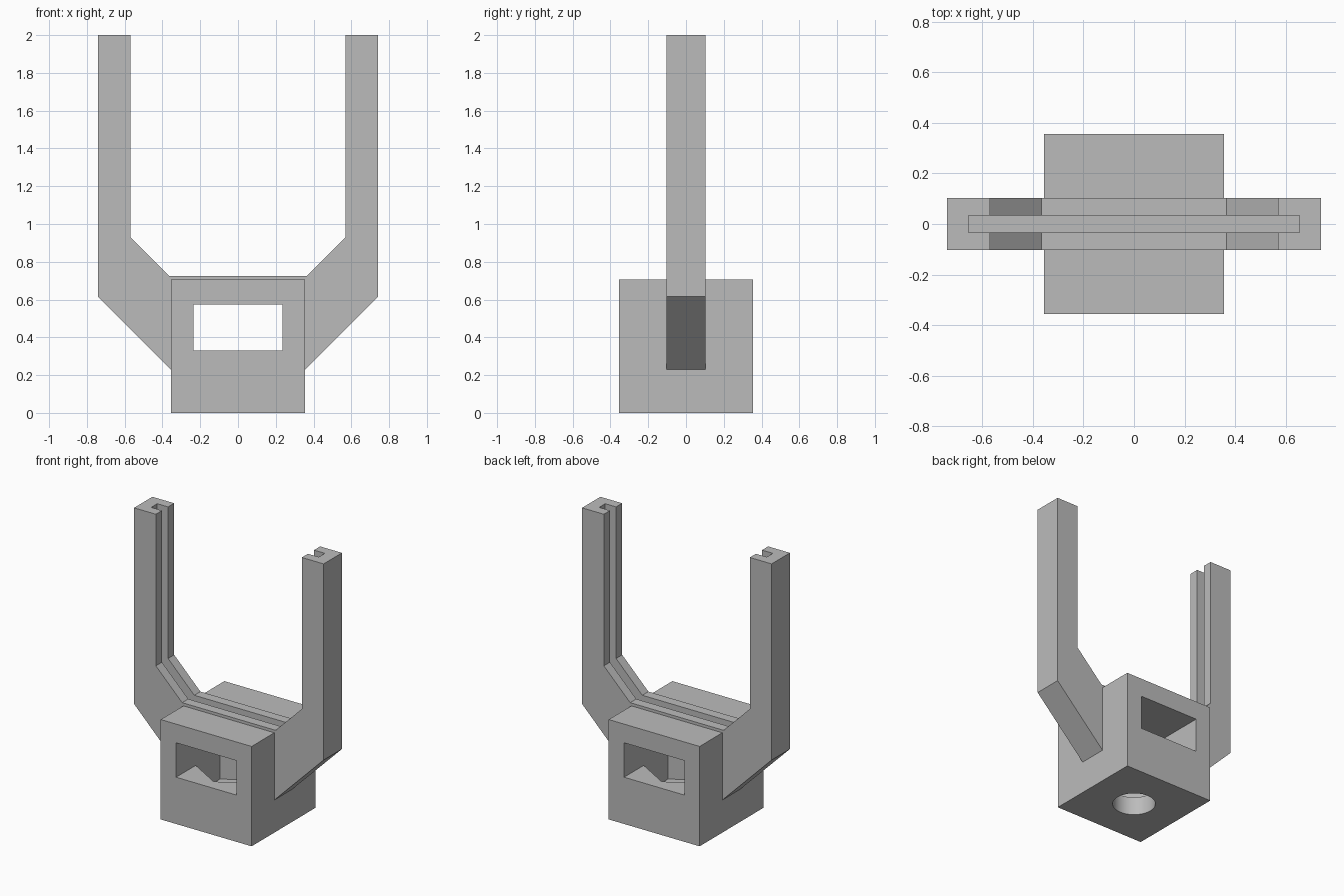
import bpy
import bmesh
import math
from mathutils import Vector

cube = bpy.data.objects.get("Cube")
if cube:
    bpy.data.objects.remove(cube, do_unlink=True)

grey = bpy.data.materials.new("plain_grey")
grey.use_nodes = True
colour = (0.5, 0.5, 0.5, 1)
grey.diffuse_color = colour
grey.node_tree.nodes["Principled BSDF"].inputs["Base Color"].default_value = colour


def prism(name, points, offset):
    """Extrude a closed polygon of 3D points along an offset vector."""
    bm = bmesh.new()
    face = bm.faces.new([bm.verts.new(p) for p in points])
    new = bmesh.ops.extrude_face_region(bm, geom=[face])["geom"]
    verts = [g for g in new if isinstance(g, bmesh.types.BMVert)]
    bmesh.ops.translate(bm, verts=verts, vec=Vector(offset))
    bmesh.ops.recalc_face_normals(bm, faces=bm.faces)
    mesh = bpy.data.meshes.new(name)
    bm.to_mesh(mesh)
    bm.free()
    mesh.materials.append(grey)
    obj = bpy.data.objects.new(name, mesh)
    bpy.context.collection.objects.link(obj)
    return obj


def box(name, half_x, half_y, low, high):
    corners = [(-half_x, -half_y, low), (half_x, -half_y, low),
               (half_x, half_y, low), (-half_x, half_y, low)]
    return prism(name, corners, (0, 0, high - low))


def round_prism(name, sides, radius, low, high, turn=0):
    angles = [turn + math.tau * i / sides for i in range(sides)]
    ring = [(radius * math.cos(a), radius * math.sin(a), low) for a in angles]
    return prism(name, ring, (0, 0, high - low))


def combine(target, other, operation):
    """Apply a boolean and remove the helper."""
    mod = target.modifiers.new(operation, "BOOLEAN")
    mod.object = other
    mod.operation = operation
    mod.solver = "EXACT"
    bpy.context.view_layer.objects.active = target
    bpy.ops.object.modifier_apply(modifier=mod.name)
    bpy.data.objects.remove(other, do_unlink=True)


# Base block
holder = box("fork_holder", 0.355, 0.355, 0, 0.705)

# Two-armed fork, from half an outline mirrored across x
half = [(0.2, 0.23), (0.355, 0.23), (0.74, 0.615), (0.74, 2), (0.57, 2),
        (0.57, 0.93), (0.365, 0.725)]
outline = half + [(-x, z) for x, z in reversed(half)]
fork = prism("fork", [(x, -0.102, z) for x, z in outline], (0, 0.204, 0))
combine(holder, fork, "UNION")

# Panel groove between the arms
combine(holder, box("groove_cutter", 0.655, 0.034, 0.64, 2.2), "DIFFERENCE")
# Window through the block, hexagonal nut pocket in its floor, bolt hole below
combine(holder, box("window_cutter", 0.235, 0.6, 0.33, 0.573), "DIFFERENCE")
hex_radius = 0.235 / math.cos(math.pi / 6)
combine(holder, round_prism("nut_cutter", 6, hex_radius, 0.13, 0.4, math.pi / 6),
        "DIFFERENCE")
combine(holder, round_prism("bolt_cutter", 48, 0.14, -0.1, 0.2), "DIFFERENCE")

# Crisp edges, with a smooth bolt hole
holder.select_set(True)
bpy.context.view_layer.objects.active = holder
bpy.ops.object.shade_smooth_by_angle(angle=math.radians(25))
